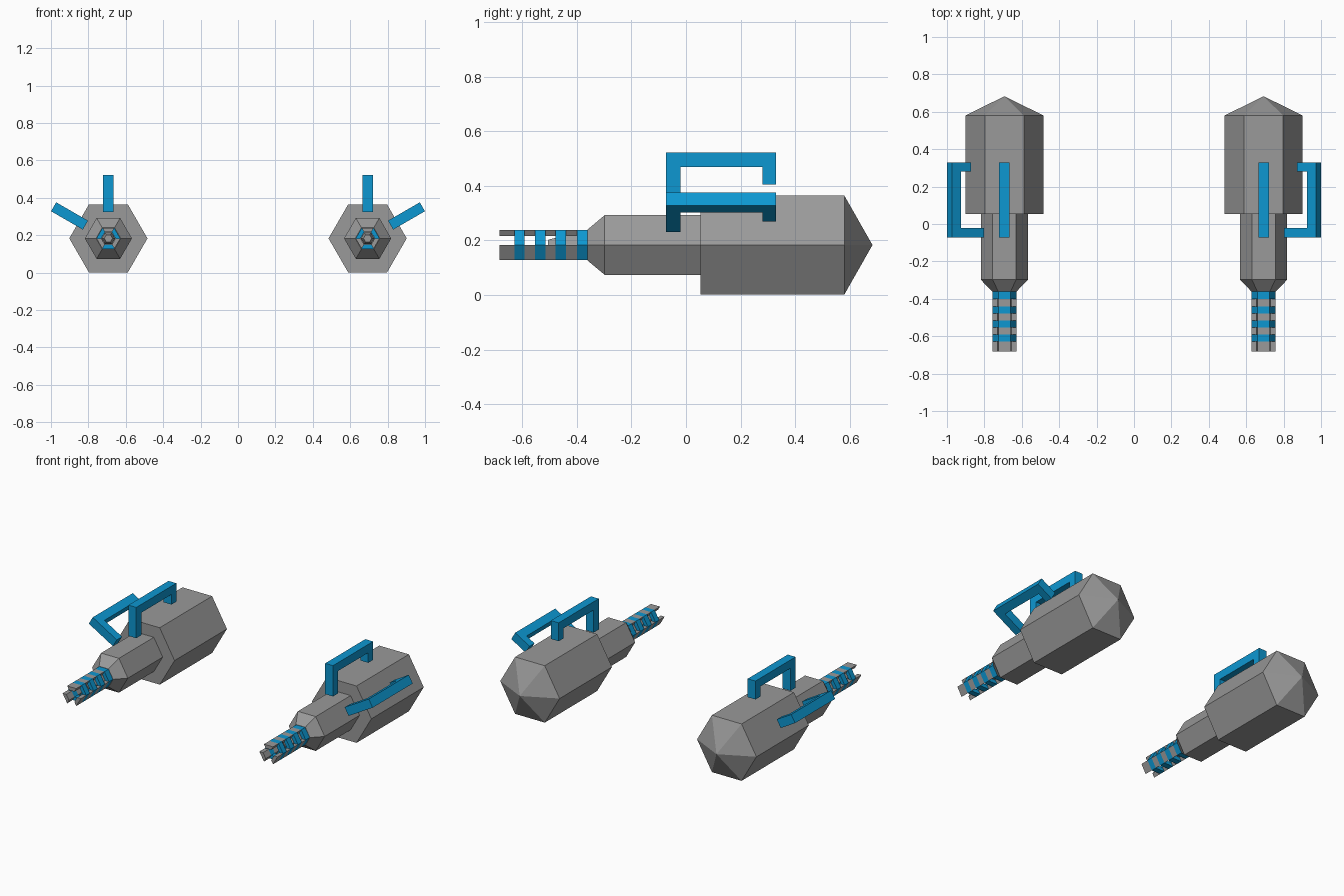
import bpy, bmesh, math
from mathutils import Matrix, Vector

if "Cube" in bpy.data.objects:
    bpy.data.objects.remove(bpy.data.objects["Cube"])

CX, CZ = 0.693, 0.183          # axis of the right-hand cannon


def mat(name, rgb):
    m = bpy.data.materials.new(name)
    m.diffuse_color = (*rgb, 1)
    m.use_nodes = True
    m.node_tree.nodes["Principled BSDF"].inputs["Base Color"].default_value = m.diffuse_color
    return m


GREY = mat("steel grey", (0.32, 0.32, 0.32))
BLUE = mat("bright blue", (0.004, 0.31, 0.64))


def finish(bm, name, side, mats):
    """Place the mesh on the cannon axis, mirrored for the left side."""
    for v in bm.verts:
        v.co = Vector((side * (v.co.x + CX), v.co.y, v.co.z + CZ))
    bmesh.ops.recalc_face_normals(bm, faces=bm.faces)
    me = bpy.data.meshes.new(name)
    bm.to_mesh(me)
    bm.free()
    for m in mats:
        me.materials.append(m)
    ob = bpy.data.objects.new(name, me)
    bpy.context.collection.objects.link(ob)


def ring(bm, r, y):
    return [bm.verts.new((r * math.cos(i * math.pi / 3), y,
                          r * math.sin(i * math.pi / 3))) for i in range(6)]


def hex_lathe(name, side, profile):
    """Six-sided solid along y from (y, radius) stations."""
    bm = bmesh.new()
    rings = [ring(bm, r, y) for y, r in profile]
    for a, b in zip(rings, rings[1:]):
        for i in range(6):
            j = (i + 1) % 6
            bm.faces.new((a[i], a[j], b[j], b[i]))
    bm.faces.new(rings[0])
    bm.faces.new(rings[-1])
    bmesh.ops.remove_doubles(bm, verts=bm.verts, dist=0.0005)
    finish(bm, name, side, [GREY])


def barrel(name, side):
    """Hollow barrel: three prongs joined by blue hexagonal bands."""
    ys = [-0.683, -0.628, -0.592, -0.553, -0.515, -0.478, -0.44, -0.4, -0.36]
    bm = bmesh.new()
    outer = [ring(bm, 0.064, y) for y in ys]
    inner = [ring(bm, 0.038, y) for y in ys]
    faces = {}
    for k in range(len(ys) - 1):
        blue = k % 2
        for i in (range(6) if blue else (1, 3, 5)):
            j = (i + 1) % 6
            a, b, c, d = outer[k][i], outer[k][j], inner[k][j], inner[k][i]
            e, f, g, h = outer[k+1][i], outer[k+1][j], inner[k+1][j], inner[k+1][i]
            for q in ((a, b, f, e), (d, c, g, h), (a, b, c, d),
                      (e, f, g, h), (a, d, h, e), (b, c, g, f)):
                key = frozenset(q)
                if key in faces:          # shared by two cells: inside
                    faces[key] = None
                else:
                    faces[key] = (q, blue)
    for item in faces.values():
        if item:
            bm.faces.new(item[0]).material_index = item[1]
    bmesh.ops.delete(bm, geom=[v for v in bm.verts if not v.link_faces],
                     context='VERTS')
    finish(bm, name, side, [GREY, BLUE])


def handle(name, side, tilt):
    """Bracket with a long front leg and short rear leg, turned about the axis."""
    w = 0.0275
    pts = [(-0.073, 0.142), (-0.021, 0.142), (-0.021, 0.285), (0.281, 0.285),
           (0.281, 0.221), (0.33, 0.221), (0.33, 0.338), (-0.073, 0.338)]
    bm = bmesh.new()
    face = bm.faces.new([bm.verts.new((-w, y, z)) for y, z in pts])
    ext = bmesh.ops.extrude_face_region(bm, geom=[face])
    bmesh.ops.translate(bm, vec=(2 * w, 0, 0), verts=[
        g for g in ext["geom"] if isinstance(g, bmesh.types.BMVert)])
    bmesh.ops.transform(bm, verts=bm.verts,
                        matrix=Matrix.Rotation(math.radians(tilt), 4, 'Y'))
    finish(bm, name, side, [BLUE])


for label, s in (("right", 1), ("left", -1)):
    # main housing: collar, receiver, drum and pointed rear cap
    hex_lathe(label + "_housing", s,
              [(-0.36, 0.066), (-0.298, 0.126), (0.053, 0.126),
               (0.053, 0.209), (0.58, 0.209), (0.683, 0.0002)])
    # core inside the barrel
    hex_lathe(label + "_barrel_core", s,
              [(-0.505, 0.022), (-0.46, 0.036), (-0.36, 0.036)])
    barrel(label + "_barrel", s)
    handle(label + "_top_handle", s, 0)
    handle(label + "_outer_handle", s, 60)
